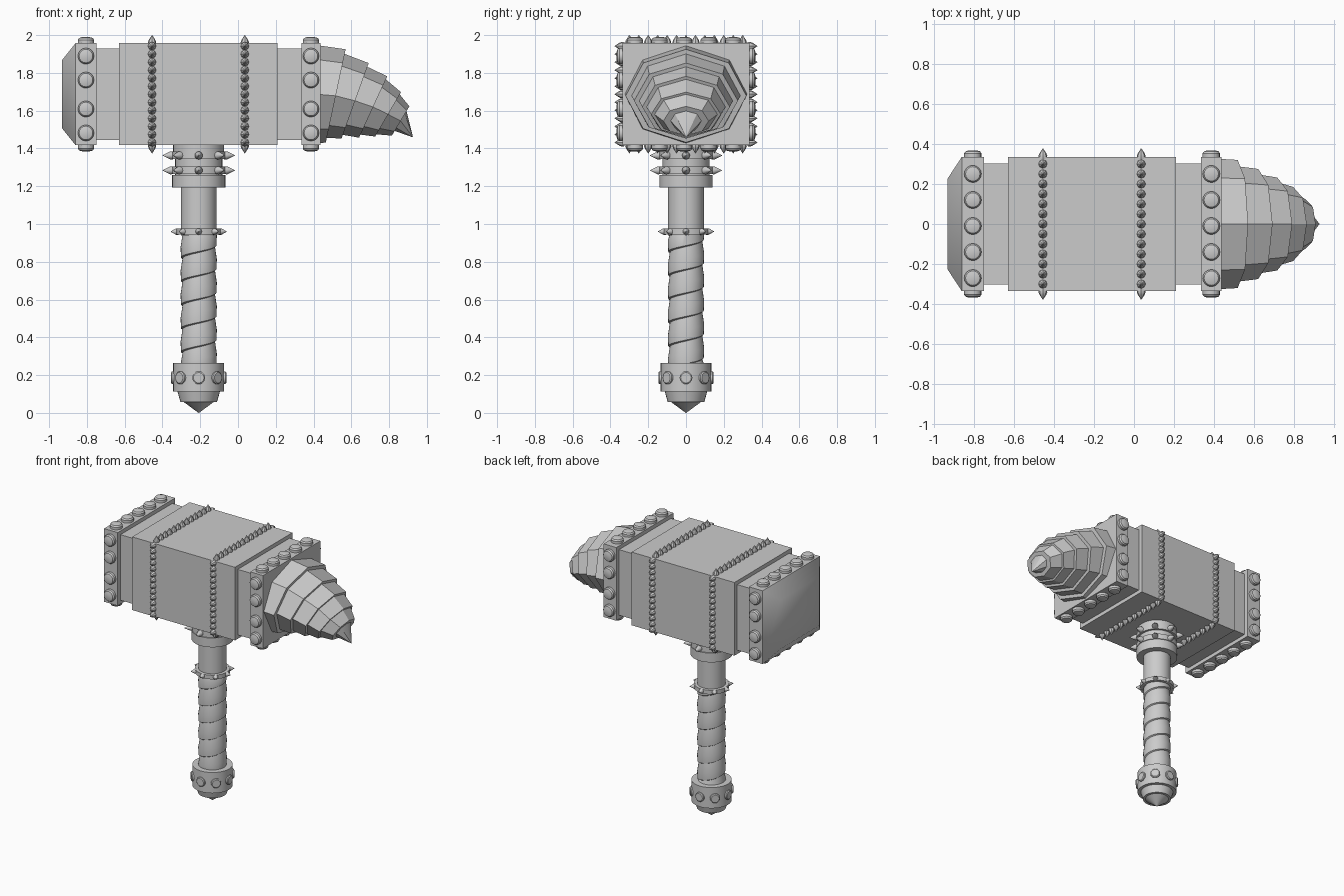
import bpy, bmesh, math
from mathutils import Vector, Matrix

if "Cube" in bpy.data.objects:
    bpy.data.objects.remove(bpy.data.objects["Cube"])

steel = bpy.data.materials.new("grey steel")
steel.use_nodes = True
steel.diffuse_color = (0.6, 0.6, 0.6, 1)
steel.node_tree.nodes["Principled BSDF"].inputs["Base Color"].default_value = (0.6, 0.6, 0.6, 1)

AXIS = -0.208      # x of the handle
MID = 1.687        # height of the head's centre
HALF_Y, HALF_Z = 0.335, 0.27


def finish(bm, name, angle=30):
    bmesh.ops.recalc_face_normals(bm, faces=bm.faces)
    mesh = bpy.data.meshes.new(name)
    bm.to_mesh(mesh)
    bm.free()
    mesh.materials.append(steel)
    obj = bpy.data.objects.new(name, mesh)
    bpy.context.collection.objects.link(obj)
    bpy.ops.object.select_all(action="DESELECT")
    obj.select_set(True)
    bpy.context.view_layer.objects.active = obj
    bpy.ops.object.shade_smooth_by_angle(angle=math.radians(angle))
    return obj


def loft(bm, rings):
    """Skin a list of closed point loops and cap both ends."""
    loops = [[bm.verts.new(p) for p in ring] for ring in rings]
    n = len(loops[0])
    for a, b in zip(loops, loops[1:]):
        for i in range(n):
            j = (i + 1) % n
            bm.faces.new((a[i], a[j], b[j], b[i]))
    bm.faces.new(loops[0])
    bm.faces.new(loops[-1])


def turn(bm, profile, place, direction=(0, 0, 1), sides=32):
    """Lathe (radius, height) pairs about a direction through a place."""
    m = Matrix.Translation(place) @ Vector(direction).to_track_quat("Z", "Y").to_matrix().to_4x4()
    angles = [math.tau * i / sides for i in range(sides)]
    loft(bm, [[m @ Vector((r * math.cos(a), r * math.sin(a), h)) for a in angles]
              for r, h in profile])


def lathe_object(name, profile, sides=32):
    bm = bmesh.new()
    turn(bm, profile, (AXIS, 0, 0), sides=sides)
    return finish(bm, name)


def rect(x, hy, hz):
    return [(x, -hy, MID - hz), (x, hy, MID - hz), (x, hy, MID + hz), (x, -hy, MID + hz)]


def head_block(name, x0, x1, hy=HALF_Y, hz=HALF_Z):
    bm = bmesh.new()
    loft(bm, [rect(x0, hy, hz), rect(x1, hy, hz)])
    return finish(bm, name)


def fittings_around(name, profile, radius, z, count=8, sides=12):
    """Ring of spikes or studs pointing outward from the handle."""
    bm = bmesh.new()
    for i in range(count):
        a = math.tau * i / count
        d = Vector((math.cos(a), math.sin(a), 0))
        turn(bm, profile, Vector((AXIS, 0, z)) + d * radius, d, sides)
    return finish(bm, name)


def fittings_on_head(name, profile, x, ys, zs, sides):
    """Rows of fittings on the top, bottom, front and back of the head."""
    bm = bmesh.new()
    for s in (-1, 1):
        for y in ys:
            turn(bm, profile, (x, y, MID + s * HALF_Z), (0, 0, s), sides)
        for z in zs:
            turn(bm, profile, (x, s * HALF_Y, z), (0, s, 0), sides)
    return finish(bm, name)


# Head blocks
head_block("head_center", -0.63, 0.21)
head_block("head_inner", -0.76, 0.345, 0.302, 0.242)
head_block("striking_band", -0.86, -0.748)
head_block("horn_band", 0.335, 0.438)

# Striking face with softened shading
bm = bmesh.new()
loft(bm, [rect(-0.86, HALF_Y, HALF_Z), rect(-0.932, 0.225, 0.18)])
finish(bm, "striking_face", 80)

# Large studs on the end bands
stud = [(0.043, -0.01), (0.043, 0.018), (0.036, 0.028), (0.018, 0.033)]
stud_ys = [-0.01 + 0.13 * i for i in range(-2, 3)]
stud_zs = [MID + d for d in (-0.205, -0.078, 0.075, 0.202)]
fittings_on_head("striking_band_studs", stud, -0.805, stud_ys, stud_zs, 16)
fittings_on_head("horn_band_studs", stud, 0.386, stud_ys, stud_zs, 16)

# Two belts of little spikes around the centre block
spike = [(0.02, -0.01), (0.022, 0.006), (0.017, 0.018), (0.001, 0.043)]
spike_ys = [0.05 * i for i in range(-6, 7)]
spike_zs = [MID + 0.0425 * i for i in range(-6, 7)]
for label, x in (("outer", -0.455), ("inner", 0.036)):
    fittings_on_head(label + "_spike_belt", spike, x, spike_ys, spike_zs, 8)

# Drooping horn: each collar is stepped inside the previous one
def horn_ring(top, bottom, half_width, scale=1.0):
    t, b = Vector((top[0], 0, top[1])), Vector((bottom[0], 0, bottom[1]))
    c, up = (t + b) / 2, (t - b) / 2 * scale
    return [c + up * math.cos(a) + Vector((0, half_width * scale * math.sin(a), 0))
            for a in [math.tau * i / 8 for i in range(8)]]

seams = [((0.43, 1.945), (0.43, 1.427), 0.325),
         ((0.57, 1.925), (0.465, 1.432), 0.32),
         ((0.692, 1.852), (0.548, 1.452), 0.275),
         ((0.79, 1.782), (0.641, 1.457), 0.232),
         ((0.863, 1.698), (0.726, 1.463), 0.185),
         ((0.907, 1.623), (0.815, 1.468), 0.12)]
rings = [horn_ring(*seams[0])]
for seam in seams[1:]:
    rings += [horn_ring(*seam), horn_ring(*seam, scale=0.9)]
rings[-1] = horn_ring(*seams[-1], scale=0.68)
rings.append(horn_ring((0.926, 1.461), (0.925, 1.459), 0.001))
bm = bmesh.new()
loft(bm, rings)
finish(bm, "horn")

# Collar under the head
lathe_object("collar", [(0.135, 1.43), (0.135, 1.385), (0.125, 1.385), (0.125, 1.26),
                        (0.141, 1.26), (0.141, 1.192), (0.09, 1.192)])
cone = [(0.02, -0.01), (0.021, 0.01), (0.001, 0.05)]
for label, z in (("upper", 1.363), ("lower", 1.284)):
    lathe_object(label + "_collar_band", [(0.12, z - 0.02), (0.141, z - 0.02),
                                          (0.141, z + 0.02), (0.12, z + 0.02)])
    fittings_around(label + "_collar_spikes", cone, 0.141, z)

# Shaft and its spiked ring
lathe_object("shaft", [(0.095, 1.2), (0.095, 0.94), (0.084, 0.94), (0.084, 0.25)])
lathe_object("shaft_ring", [(0.09, 0.945), (0.118, 0.945), (0.118, 0.975), (0.09, 0.975)])
fittings_around("shaft_ring_spikes", [(0.017, -0.01), (0.017, 0.004), (0.001, 0.032)], 0.116, 0.96)

# Grip: a strip wound up the shaft, each turn overlapping the next
bm = bmesh.new()
pitch, steps, low, high = 0.125, 32, 0.255, 0.95
for k in range(-1, 6):
    columns = []
    for j in range(steps + 1):
        a = math.tau * j / steps
        z = low + pitch * (k + j / steps)
        column = []
        for r, lift in ((0.084, 0), (0.094, 0.006), (0.096, 0.06), (0.086, pitch)):
            h = min(max(z + lift, low), high)
            column.append(bm.verts.new((AXIS + r * math.cos(a), r * math.sin(a), h)))
        columns.append(column)
    for p, q in zip(columns, columns[1:]):
        for i in range(3):
            bm.faces.new((p[i], q[i], q[i + 1], p[i + 1]))
bmesh.ops.remove_doubles(bm, verts=bm.verts, dist=0.0002)
finish(bm, "grip_wrap", 40)

# Pommel with studs and a pointed tip
lathe_object("pommel", [(0.09, 0.265), (0.135, 0.265), (0.135, 0.112), (0.112, 0.112),
                        (0.097, 0.058), (0.08, 0.058), (0.001, 0)])
fittings_around("pommel_studs", [(0.034, -0.02), (0.034, 0.007), (0.028, 0.012)], 0.134, 0.186, sides=16)
